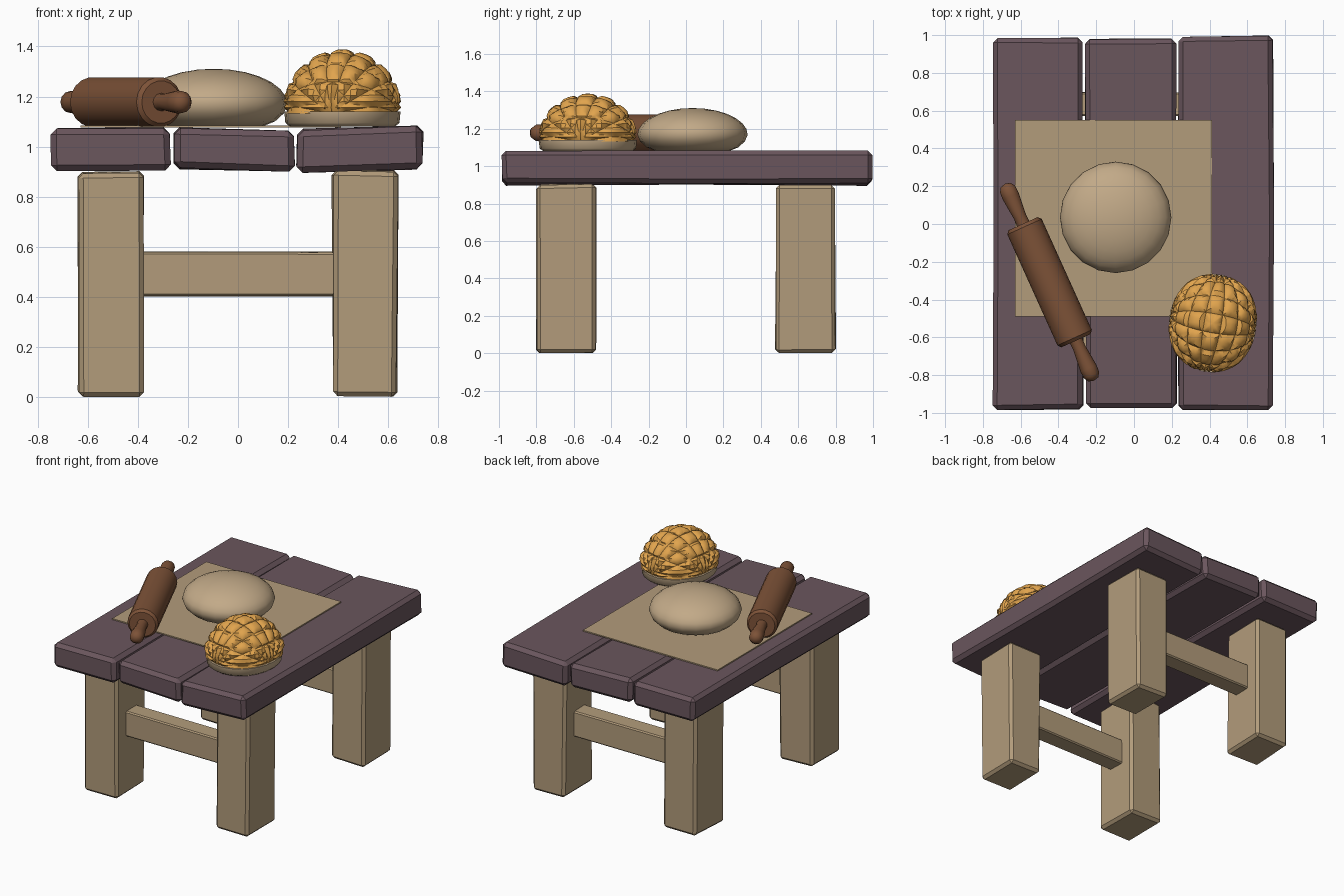
import bpy, bmesh, math, random
from mathutils import Vector, Matrix

if "Cube" in bpy.data.objects:
    bpy.data.objects.remove(bpy.data.objects["Cube"])

random.seed(4)


def material(name, rgb):
    m = bpy.data.materials.new(name)
    m.diffuse_color = (*rgb, 1)
    m.use_nodes = True
    m.node_tree.nodes["Principled BSDF"].inputs["Base Color"].default_value = m.diffuse_color
    return m


PLUM = material("plum wood", (0.145, 0.093, 0.110))
OAK = material("pale wood", (0.448, 0.332, 0.198))
CLOTH = material("cloth", (0.448, 0.332, 0.198))
DOUGH = material("dough", (0.54, 0.40, 0.246))
BROWN = material("rolling pin wood", (0.205, 0.085, 0.039))
CRUST = material("golden crust", (0.75, 0.37, 0.075))


def finish(bm, name, mat, smooth=None):
    bmesh.ops.recalc_face_normals(bm, faces=bm.faces)
    me = bpy.data.meshes.new(name)
    bm.to_mesh(me)
    bm.free()
    ob = bpy.data.objects.new(name, me)
    bpy.context.collection.objects.link(ob)
    me.materials.append(mat)
    if smooth:
        bpy.ops.object.select_all(action='DESELECT')
        ob.select_set(True)
        bpy.context.view_layer.objects.active = ob
        bpy.ops.object.shade_smooth_by_angle(angle=math.radians(smooth))
    return ob


def rough_box(name, mat, lo, hi, bevel=0.02, jitter=0.0, tilt=0.0, cuts=0):
    """Hand-hewn beam: a box with wobbly corners, optional cuts along y and chipped edges."""
    bm = bmesh.new()
    bmesh.ops.create_cube(bm, size=1)
    for i in range(cuts):
        y = -0.5 + (i + 1) / (cuts + 1)
        bmesh.ops.bisect_plane(bm, geom=bm.verts[:] + bm.edges[:] + bm.faces[:],
                               plane_co=(0, y, 0), plane_no=(0, 1, 0))
    lo, hi = Vector(lo), Vector(hi)
    for v in bm.verts:
        side = v.co.x
        for k in range(3):
            wob = random.uniform(0, jitter) * (-1 if v.co[k] > 0 else 1)
            if abs(v.co[k]) < 0.49:
                wob = 0
            v.co[k] = lo[k] + (v.co[k] + 0.5) * (hi[k] - lo[k]) + wob
        v.co.z += tilt * side
    if bevel:
        edges = [e for e in bm.edges if e.calc_face_angle(0) > 0.8]
        bmesh.ops.bevel(bm, geom=edges, offset=bevel, segments=1, affect='EDGES')
    return finish(bm, name, mat)


def lathe(name, mat, profile, sides, smooth):
    """Spin (radius, height) points about z."""
    bm = bmesh.new()
    rings = []
    for r, z in profile:
        if r == 0:
            rings.append([bm.verts.new((0, 0, z))] * sides)
        else:
            rings.append([bm.verts.new((r * math.cos(2 * math.pi * i / sides),
                                        r * math.sin(2 * math.pi * i / sides), z))
                          for i in range(sides)])
    for a, b in zip(rings, rings[1:]):
        for i in range(sides):
            j = (i + 1) % sides
            bm.faces.new(list(dict.fromkeys((a[i], a[j], b[j], b[i]))))
    return finish(bm, name, mat, smooth)


# Table top: three uneven planks
planks = [("left_plank", -0.75, -0.265, -0.985, 0.99, 0.900, 1.078, 0.005),
          ("middle_plank", -0.262, 0.228, -0.98, 0.985, 0.902, 1.072, -0.012),
          ("right_plank", 0.232, 0.742, -0.99, 1.0, 0.900, 1.079, 0.012)]
for name, x0, x1, y0, y1, z0, z1, tilt in planks:
    rough_box(name, PLUM, (x0, y0, z0), (x1, y1, z1), 0.024, 0.01, tilt, cuts=1)

# Legs and cross rails
for sx, side in ((-1, "left"), (1, "right")):
    for sy, end in ((-1, "front"), (1, "back")):
        x, y = sorted((sx * 0.372, sx * 0.642)), sorted((sy * 0.474, sy * 0.805))
        rough_box(f"{end}_{side}_leg", OAK, (x[0], y[0], 0), (x[1], y[1], 0.905), 0.018, 0.012)
for sy, end in ((-1, "front"), (1, "back")):
    y = sorted((sy * 0.57, sy * 0.70))
    rough_box(f"{end}_rail", OAK, (-0.40, y[0], 0.40), (0.40, y[1], 0.582), 0.008, 0.005)

# Cloth under the dough
rough_box("cloth", CLOTH, (-0.63, -0.49, 1.076), (0.412, 0.55, 1.084), 0)

# Dough ball, flattened underneath
dome = [(0.295 * math.cos(t), 0.085 + 0.143 * math.sin(t))
        for t in (i * math.pi / 14 for i in range(7))]
dough = lathe("dough", DOUGH, [(0, 0), (0.2, 0), (0.245, 0.018), (0.28, 0.05)] + dome + [(0, 0.228)], 20, 60)
dough.location = (-0.097, 0.035, 1.083)

# Rolling pin: barrel and two swelling handles
pin_dir = Vector((0.28, -0.62, 0)).normalized()
pin_rot = pin_dir.to_track_quat('Z', 'Y')
pin_mid = Vector((-0.447, -0.308, 1.178))
barrel = lathe("rolling_pin_barrel", BROWN,
               [(0, -0.34), (0.085, -0.34), (0.1, -0.322), (0.1, 0.322), (0.085, 0.34), (0, 0.34)], 18, 35)
grip = [(0, 0.33), (0.036, 0.33), (0.034, 0.38), (0.046, 0.50), (0.044, 0.54), (0.028, 0.565), (0, 0.572)]
parts = [barrel]
for s, end in ((-1, "back"), (1, "front")):
    parts.append(lathe(f"rolling_pin_{end}_handle", BROWN, [(r, s * z) for r, z in grip], 12, 50))
for ob in parts:
    ob.rotation_mode = 'QUATERNION'
    ob.rotation_quaternion = pin_rot
    ob.location = pin_mid

# Bun: pale base under a scored crust
BUN = Vector((0.417, -0.525, 1.08))
base = lathe("bun_base", DOUGH, [(0, 0), (0.21, 0), (0.228, 0.015), (0.232, 0.06), (0, 0.06)], 24, 50)
base.scale = (1, 1.13, 1)
base.location = BUN

bm = bmesh.new()
bmesh.ops.create_uvsphere(bm, u_segments=56, v_segments=32, radius=1)


def cut(normal, co=(0, 0, 0), clear=False):
    bmesh.ops.bisect_plane(bm, geom=bm.verts[:] + bm.edges[:] + bm.faces[:], dist=1e-5,
                           plane_co=co, plane_no=normal, clear_inner=clear)


cut((0, 0, 1), (0, 0, 0), True)
STEP = math.radians(23)
scores = []
for k in range(-4, 4):
    c, s = math.cos((k + 0.5) * STEP), math.sin((k + 0.5) * STEP)
    scores += [Vector((c, 0, -s)), Vector((0, c, -s))]
for n in scores:
    cut(n)
bmesh.ops.triangulate(bm, faces=[f for f in bm.faces if len(f.verts) > 4])
for v in bm.verts:
    # distance to the nearest score line sets the puff of each square
    d = min(abs(n.dot(v.co)) for n in scores)
    puff = 0.925 + 0.075 * min(1, d / 0.11) ** 0.5
    h = v.co.z
    v.co *= puff
    v.co.x *= 0.247
    v.co.y *= 0.277
    v.co.z = 0.052 + 0.256 * v.co.z
    if h < 0.14:
        tuck = 1 - 0.06 * (1 - h / 0.14)
        v.co.x *= tuck
        v.co.y *= tuck
bmesh.ops.holes_fill(bm, edges=[e for e in bm.edges if e.is_boundary])
crust = finish(bm, "bun_crust", CRUST, 40)
crust.location = BUN
crust.rotation_euler.z = math.radians(-10)
